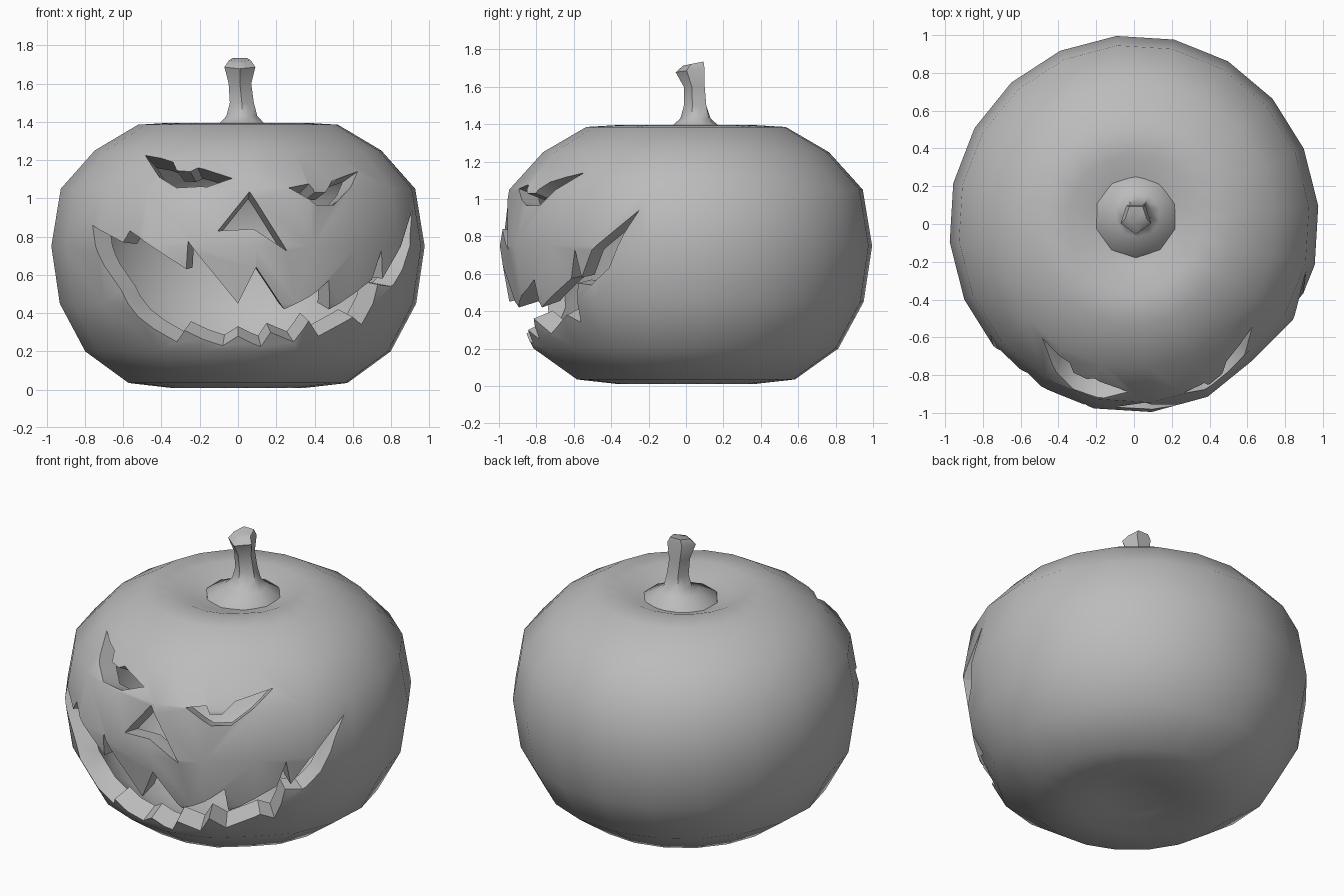
import bpy, bmesh, math
from mathutils import Vector
from mathutils.bvhtree import BVHTree

if "Cube" in bpy.data.objects:
    bpy.data.objects.remove(bpy.data.objects["Cube"])

grey = bpy.data.materials.new("plain grey")
grey.use_nodes = True
grey.diffuse_color = (0.5, 0.5, 0.5, 1)
grey.node_tree.nodes["Principled BSDF"].inputs["Base Color"].default_value = (0.5, 0.5, 0.5, 1)


def add_object(name, bm):
    bmesh.ops.recalc_face_normals(bm, faces=bm.faces[:])
    mesh = bpy.data.meshes.new(name)
    bm.to_mesh(mesh)
    bm.free()
    mesh.materials.append(grey)
    obj = bpy.data.objects.new(name, mesh)
    bpy.context.collection.objects.link(obj)
    return obj


def loft(bm, rings):
    """Skin between rings of points and cap both ends."""
    rows = [[bm.verts.new(p) for p in ring] for ring in rings]
    n = len(rows[0])
    for a, b in zip(rows, rows[1:]):
        for i in range(n):
            bm.faces.new((a[i], a[(i + 1) % n], b[(i + 1) % n], b[i]))
    return [bm.faces.new(rows[0]), bm.faces.new(rows[-1])]


def smooth(obj, degrees):
    bpy.ops.object.select_all(action='DESELECT')
    obj.select_set(True)
    bpy.context.view_layer.objects.active = obj
    bpy.ops.object.shade_smooth_by_angle(angle=math.radians(degrees))


# Pumpkin body: radius and height of each ring, with a dimple top and bottom
profile = [(0.08, 0.06), (0.2, 0.045), (0.36, 0.01), (0.58, 0.035), (0.81, 0.2),
           (0.945, 0.45), (0.99, 0.75), (0.94, 1.05), (0.76, 1.25),
           (0.53, 1.385), (0.36, 1.395), (0.23, 1.345), (0.08, 1.33)]
SIDES = 20


def body_ring(r, z):
    pts = []
    for i in range(SIDES):
        a = math.radians(5.5) + math.tau * i / SIDES
        # shallow groove on the front left
        dent = 1 - 0.035 * math.exp(-((a - math.radians(312)) / 0.2) ** 2)
        pts.append((r * dent * math.cos(a) * 0.99, r * dent * math.sin(a) * 1.01, z))
    return pts


bm = bmesh.new()
loft(bm, [body_ring(r, z) for r, z in profile])
body = add_object("pumpkin_shell", bm)
surface = BVHTree.FromPolygons([v.co for v in body.data.vertices],
                               [p.vertices[:] for p in body.data.polygons])

# Outlines of the carved holes, as seen from the front (x, z)
mouth = [(-.76, .86), (-.6, .77), (-.565, .83), (-.52, .8), (-.27, .63), (-.26, .775),
         (0, .45), (.095, .64), (.24, .42), (.42, .52), (.475, .57), (.475, .42),
         (.7, .575), (.75, .73), (.755, .58), (.84, .73), (.91, .94),
         (.9, .82), (.86, .63), (.8, .54), (.73, .55), (.645, .34), (.6, .38),
         (.42, .28), (.37, .36), (.29, .25), (.17, .3), (.12, .225), (0, .28),
         (-.08, .23), (-.28, .31), (-.32, .25), (-.52, .38), (-.61, .52), (-.7, .65)]
right_eye = [(-.485, 1.225), (-.34, 1.19), (-.32, 1.145), (-.25, 1.14), (-.21, 1.16),
             (-.03, 1.105), (-.16, 1.06), (-.32, 1.055), (-.41, 1.11)]
left_eye = [(.265, 1.055), (.37, 1.075), (.4, 1.03), (.455, 1.03), (.49, 1.09),
            (.625, 1.14), (.59, 1.06), (.5, .965), (.41, .965)]
nose = [(-.105, .83), (.06, 1.035), (.255, .725), (.08, .84)]

# Hollow out the shell, then cut each hole towards the middle
hollow = body.modifiers.new("wall", 'SOLIDIFY')
hollow.thickness = 0.12
hollow.offset = -1
centre = Vector((0, 0, 0.7))
cutters = []
for name, outline in [("mouth", mouth), ("right_eye", right_eye),
                      ("left_eye", left_eye), ("nose", nose)]:
    rim = []
    for x, z in outline:
        hit = surface.ray_cast(Vector((x, -3, z)), Vector((0, 1, 0)))[0]
        if hit is None:
            hit = surface.find_nearest(Vector((x, -0.28, z)))[0]
        rim.append(hit - centre)
    bm = bmesh.new()
    caps = loft(bm, [[centre + p * s for p in rim] for s in (0.6, 1.5)])
    bmesh.ops.triangulate(bm, faces=caps)
    cutter = add_object(name + "_cutter", bm)
    cutter.hide_render = True
    cutters.append(cutter)
    cut = body.modifiers.new(name, 'BOOLEAN')
    cut.operation = 'DIFFERENCE'
    cut.solver = 'EXACT'
    cut.object = cutter

bpy.context.view_layer.update()
carved = bpy.data.meshes.new_from_object(
    body.evaluated_get(bpy.context.evaluated_depsgraph_get()))
body.modifiers.clear()
body.data = carved
for cutter in cutters:
    bpy.data.objects.remove(cutter)
smooth(body, 40)

# Stem: flared round foot turning into a five-sided stalk with a wider tip
# x, y, z, radius, how pentagonal, backward tilt
stem_rings = [(0.01, 0.04, 1.31, 0.23, 0, 0), (0.01, 0.04, 1.35, 0.215, 0, 0),
              (0.02, 0.05, 1.395, 0.12, 0, 0), (0.02, 0.055, 1.43, 0.085, 0.5, 0),
              (0.02, 0.055, 1.5, 0.066, 1, 0), (0.01, 0.05, 1.6, 0.062, 1, 0),
              (0.01, 0.03, 1.69, 0.085, 1, 0.15), (0.01, 0.045, 1.725, 0.06, 1, 0.2)]
rings = []
for x, y, z, r, penta, tilt in stem_rings:
    ring = []
    for i in range(10):
        a = math.pi / 2 + math.tau * i / 10
        k = r * (1 - penta * (1 - math.cos(math.pi / 5)) * (i % 2 == 0))
        ring.append((x + k * math.cos(a), y + k * math.sin(a), z + tilt * k * math.sin(a)))
    rings.append(ring)
bm = bmesh.new()
loft(bm, rings)
smooth(add_object("stem", bm), 50)
